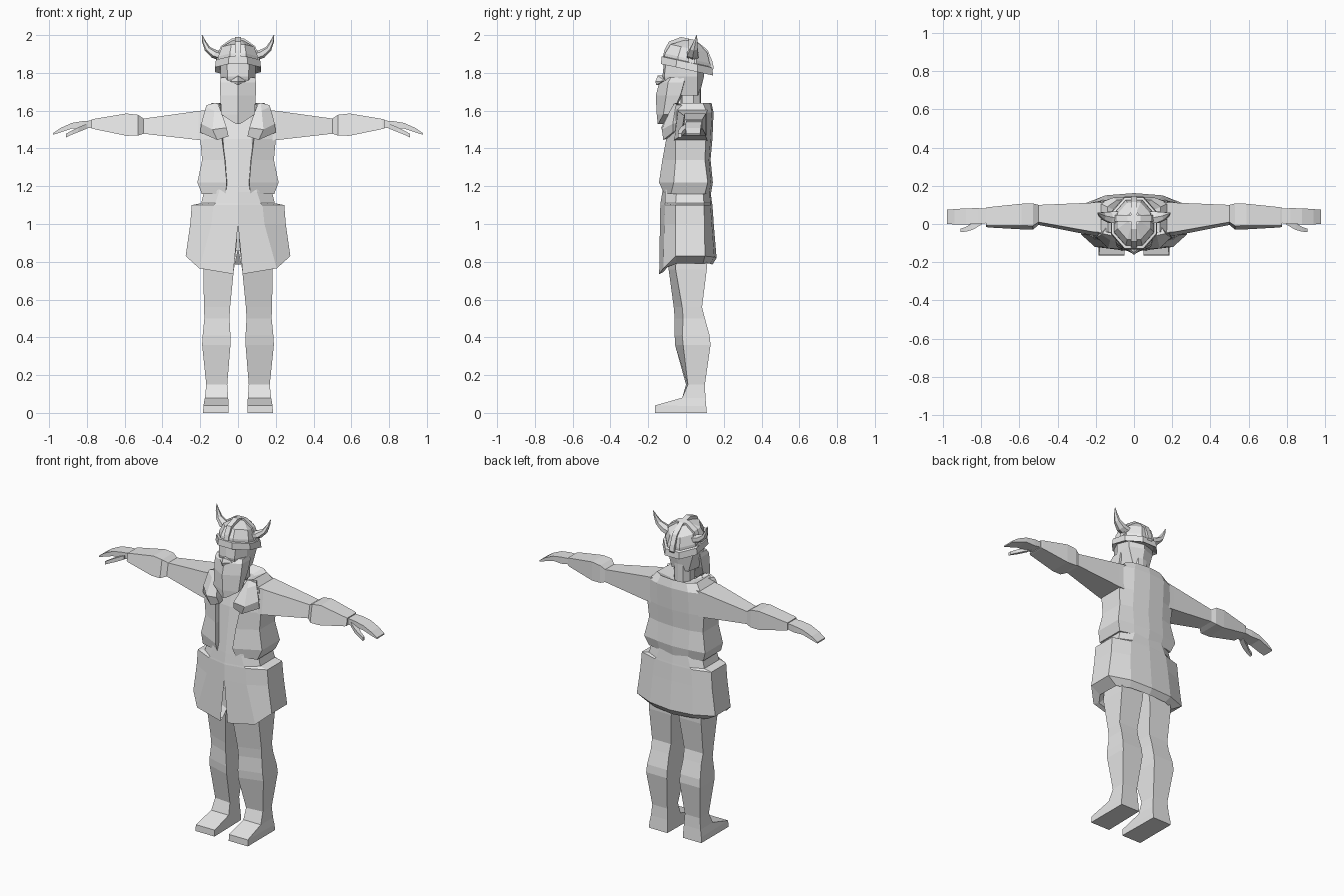
import bpy, bmesh, math

mat = bpy.data.materials.new("plain_grey")
mat.diffuse_color = (0.8, 0.8, 0.8, 1)


def loft(name, rings, closed=True, caps=(True, True), mirror=True):
    """Skin a list of 3D rings; optionally add the mirrored half and weld it on x = 0."""
    bm = bmesh.new()
    for s in ((1, -1) if mirror else (1,)):
        rows = [[bm.verts.new((s * x, y, z)) for x, y, z in r] for r in rings]
        n = len(rows[0])
        for a, b in zip(rows, rows[1:]):
            for i in range(n if closed else n - 1):
                j = (i + 1) % n
                bm.faces.new((a[i], a[j], b[j], b[i]))
        for use, row in zip(caps, (rows[0], rows[-1])):
            if use:
                bm.faces.new(row)
    bmesh.ops.remove_doubles(bm, verts=bm.verts, dist=0.0005)
    bmesh.ops.recalc_face_normals(bm, faces=bm.faces)
    me = bpy.data.meshes.new(name)
    bm.to_mesh(me)
    bm.free()
    me.materials.append(mat)
    ob = bpy.data.objects.new(name, me)
    bpy.context.collection.objects.link(ob)
    return ob


def level(z, *pts):
    return [(x, y, z) for x, y in pts]


def slab(x, y0, y1, z0, z1, bevel=0.0):
    """Upright cross-section for parts that run along x."""
    return [(x, y0, z0), (x, y1, z0), (x, y1, z1), (x, y0 + bevel, z1)]


# Legs with boots: inner x, outer x, inner front y, outer front y, back y
def leg_ring(z, xi, xo, fi, fo, b, zf=None):
    f = z if zf is None else zf
    return [(xi, fi, f), (xo, fo, f), (xo, b, z), (xi + 0.005, b, z)]

loft("legs", [
    leg_ring(0.92, 0.004, 0.18, -0.09, -0.05, 0.11),
    leg_ring(0.76, 0.022, 0.184, -0.092, -0.055, 0.11),
    leg_ring(0.56, 0.042, 0.18, -0.065, -0.02, 0.085),
    leg_ring(0.50, 0.045, 0.178, -0.06, -0.015, 0.10),
    leg_ring(0.41, 0.04, 0.187, -0.06, -0.02, 0.125),
    leg_ring(0.36, 0.04, 0.19, -0.058, -0.015, 0.13),
    leg_ring(0.15, 0.057, 0.168, 0.0, 0.01, 0.10),
    leg_ring(0.08, 0.052, 0.175, -0.02, -0.02, 0.103),
    leg_ring(0.035, 0.05, 0.183, -0.163, -0.163, 0.107, 0.04),
    leg_ring(0.0, 0.05, 0.185, -0.165, -0.165, 0.11)])

# Coat with flared skirt and a front slit
loft("coat", [
    level(1.60, (0, -.05), (.06, -.045), (.14, -.03), (.14, .08), (.08, .10), (0, .11)),
    level(1.45, (0, -.085), (.07, -.08), (.17, -.04), (.17, .09), (.09, .11), (0, .12)),
    level(1.17, (0, -.125), (.10, -.11), (.18, -.05), (.18, .09), (.10, .125), (0, .13)),
    level(1.11, (0, -.135), (.12, -.11), (.195, -.055), (.195, .095), (.12, .13), (0, .138)),
    level(1.10, (0, -.136), (.13, -.11), (.245, -.055), (.245, .095), (.13, .13), (0, .14)),
    level(1.00, (0, -.138), (.14, -.115), (.253, -.055), (.253, .098), (.14, .137), (0, .147)),
    [(.025, -.142, .735), (.205, -.12, .765), (.277, -.055, .83),
     (.277, .10, .83), (.15, .15, .825), (0, .162, .82)],
    [(.025, -.12, .745), (.18, -.10, .77), (.215, -.05, .79),
     (.21, .09, .79), (.13, .125, .79), (0, .14, .785)],
    level(.86, (0, -.06), (.10, -.05), (.15, -.03), (.15, .06), (.10, .08), (0, .09))],
    closed=False)

# Sleeveless vest, open at the front
loft("vest", [
    level(1.16, (.06, -.06), (.065, -.115), (.192, -.08), (.192, .10), (.10, .122), (0, .132)),
    level(1.22, (.055, -.06), (.06, -.143), (.215, -.065), (.215, .115), (.11, .132), (0, .142)),
    level(1.34, (.065, -.06), (.07, -.125), (.19, -.055), (.19, .10), (.11, .122), (0, .13)),
    level(1.45, (.075, -.05), (.085, -.105), (.20, -.055), (.20, .105), (.11, .13), (0, .14)),
    level(1.59, (.08, -.04), (.09, -.075), (.183, -.05), (.183, .11), (.11, .138), (0, .146)),
    level(1.64, (.09, -.02), (.10, -.05), (.135, -.04), (.14, .09), (.09, .125), (0, .135)),
    level(1.61, (.06, -.01), (.06, -.015), (.075, -.01), (.075, .06), (.05, .075), (0, .08))],
    closed=False)

# Lapels folded over the chest
loft("lapels", [
    [(.05, -.115, 1.465), (.11, -.12, 1.445), (.20, -.07, 1.485), (.17, -.04, 1.50), (.06, -.05, 1.47)],
    [(.06, -.132, 1.51), (.135, -.128, 1.50), (.195, -.07, 1.53), (.17, -.03, 1.54), (.065, -.05, 1.50)],
    [(.08, -.095, 1.57), (.125, -.085, 1.60), (.17, -.055, 1.62), (.15, -.01, 1.60), (.08, -.03, 1.57)],
    [(.105, -.065, 1.635), (.12, -.06, 1.642), (.165, -.05, 1.63), (.14, -.01, 1.63), (.10, -.02, 1.625)]])

# Arms: sleeve, elbow bulge and cuff
loft("arms", [
    slab(.15, -.065, .115, 1.44, 1.605, .02), slab(.21, -.062, .112, 1.445, 1.598, .02),
    slab(.50, -.005, .10, 1.478, 1.558, .015), slab(.53, -.03, .108, 1.468, 1.578, .02),
    slab(.59, -.028, .106, 1.467, 1.585, .02), slab(.765, -.018, .088, 1.503, 1.556, .01),
    slab(.775, -.015, .085, 1.506, 1.553, .01)])

# Hands and thumbs
loft("hands", [
    slab(.765, .005, .08, 1.512, 1.548), slab(.82, 0, .083, 1.503, 1.545),
    slab(.88, -.002, .082, 1.505, 1.535), slab(.94, -.002, .078, 1.485, 1.508),
    slab(.98, 0, .075, 1.472, 1.48)])
loft("thumbs", [
    slab(.80, -.004, .03, 1.505, 1.53), slab(.845, -.03, .006, 1.487, 1.512),
    slab(.88, -.04, -.015, 1.473, 1.495), slab(.91, -.042, -.025, 1.458, 1.478)])

# Neck and head
loft("neck", [level(z, (0, -.03), (.05, -.02), (.055, .04), (.03, .075), (0, .08))
              for z in (1.56, 1.74)], closed=False)
loft("head", [
    level(1.68, (0, -.10), (.05, -.09), (.075, -.02), (.06, .06), (0, .07)),
    level(1.78, (0, -.125), (.055, -.115), (.093, -.04), (.088, .06), (.0, .095)),
    level(1.87, (0, -.115), (.06, -.105), (.093, -.04), (.09, .06), (0, .10))], closed=False)

# Beard and the pointed moustache under the nose
loft("beard", [
    level(1.53, (0, -.15), (.012, -.147), (.012, -.12), (0, -.115)),
    level(1.58, (0, -.155), (.088, -.12), (.08, -.075), (0, -.07)),
    level(1.68, (0, -.16), (.094, -.105), (.092, -.03), (0, -.02)),
    level(1.75, (0, -.142), (.096, -.095), (.096, -.01), (0, 0)),
    level(1.775, (0, -.115), (.09, -.08), (.09, -.01), (0, 0))], closed=False)
loft("moustache", [
    [(0, -.158, 1.735), (.012, -.145, 1.742), (.012, -.10, 1.742), (0, -.10, 1.735)],
    [(0, -.162, 1.755), (.042, -.125, 1.756), (.042, -.09, 1.756), (0, -.09, 1.755)],
    [(0, -.15, 1.785), (.03, -.12, 1.765), (.03, -.09, 1.765), (0, -.09, 1.785)]], closed=False)


# Helmet: tilted eight-sided rim and dome
def helmet_ring(r, h, y0=0.005):
    pts = []
    for k in range(8):
        a = math.radians(22.5 + 45 * k)
        x, y = r * 0.94 * math.cos(a), r * 1.07 * math.sin(a) + y0
        pts.append((x, y, 1.818 + h - 0.22 * y))
    return pts

loft("helmet_rim", [helmet_ring(r, h) for r, h in
                    ((.115, .01), (.14, 0), (.135, .04), (.115, .045))], mirror=False)
loft("helmet_dome", [helmet_ring(r, h, y) for r, h, y in
                     ((.122, .03, .005), (.12, .06, .007), (.098, .115, .015), (.035, .155, .03))],
     mirror=False)

# Raised straps crossing over the dome
arc = [(-1, .04), (-.94, .075), (-.76, .128), (-.28, .166),
       (.28, .166), (.76, .128), (.94, .075), (1, .04)]
for name, along_y in (("front_to_back_strap", True), ("side_to_side_strap", False)):
    rings = []
    for t, h in arc:
        ring = []
        for w, d in ((-.016, 0), (.016, 0), (.016, .03), (-.016, .03)):
            shrink = 1 - d * 3
            x, y = (w, t * .135 * shrink + .012) if along_y else (t * .118 * shrink, w + .03)
            ring.append((x, y, 1.818 + h - d * .7 - .22 * y))
        rings.append(ring)
    loft(name, rings, mirror=False)

# Curved horns
def horn_ring(x, z, r, y, lean):
    return [(x + r * math.cos(a) * lean, y + r * math.sin(a), z - r * math.cos(a) * (1 - lean))
            for a in (math.radians(60 * k) for k in range(6))]

loft("horns", [
    horn_ring(.09, 1.89, .036, .035, .35), horn_ring(.125, 1.90, .034, .035, .45),
    horn_ring(.162, 1.928, .023, .042, .6), horn_ring(.18, 1.965, .012, .05, .8),
    horn_ring(.19, 2.0, .002, .057, 1)])
